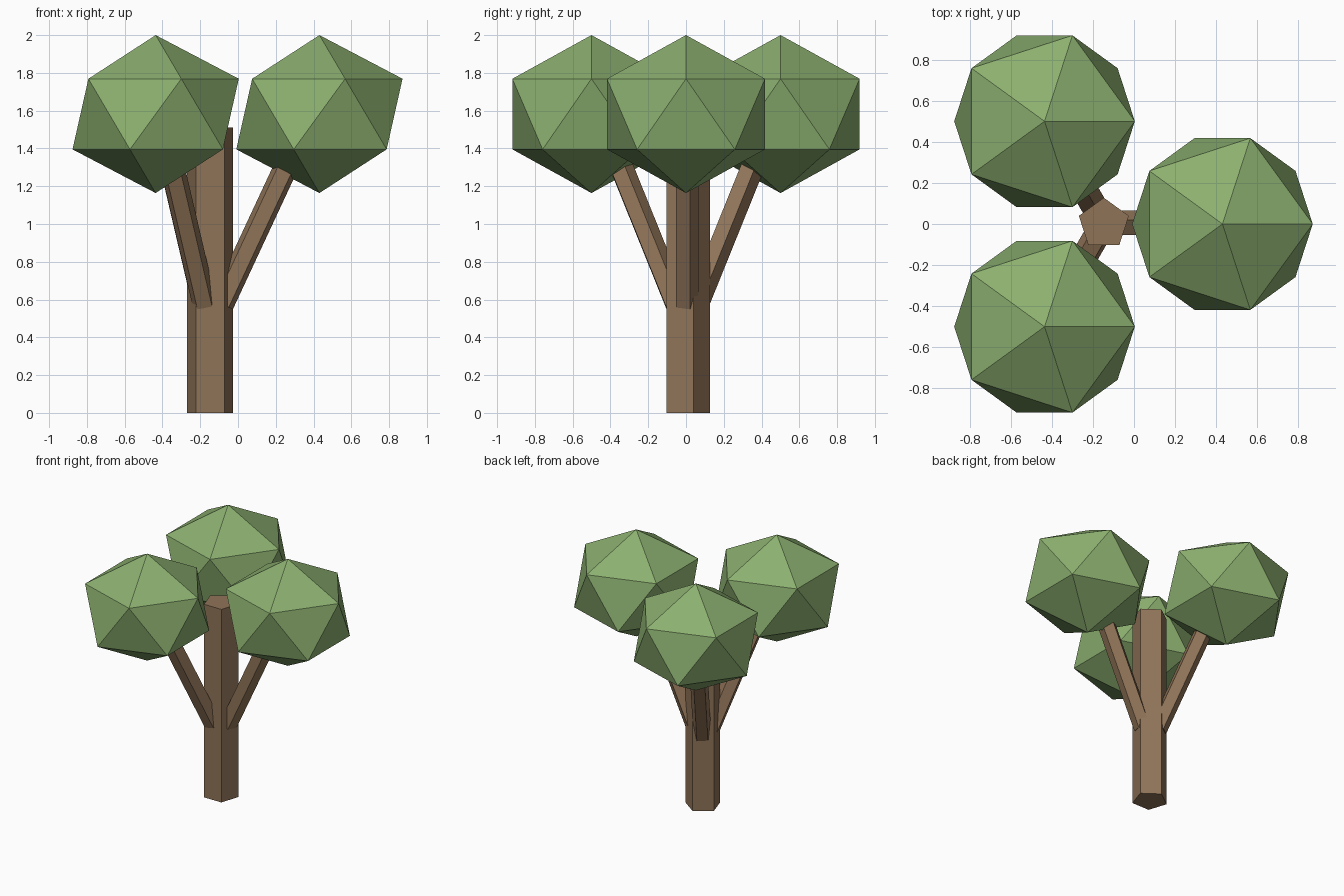
import bpy
import math
from mathutils import Vector

cube = bpy.data.objects.get("Cube")
if cube:
    bpy.data.objects.remove(cube, do_unlink=True)


def make_material(name, rgb):
    mat = bpy.data.materials.new(name)
    mat.use_nodes = True
    mat.diffuse_color = (*rgb, 1)
    bsdf = mat.node_tree.nodes["Principled BSDF"]
    bsdf.inputs["Base Color"].default_value = (*rgb, 1)
    bsdf.inputs["Roughness"].default_value = 0.9
    return mat


bark = make_material("bark_brown", (0.28, 0.175, 0.098))
leaf = make_material("leaf_green", (0.26, 0.43, 0.16))


def finish(name, mat):
    obj = bpy.context.object
    obj.name = obj.data.name = name
    obj.data.materials.append(mat)
    return obj


def post(name, base, direction, radius, length):
    """Five-sided wooden post rising from base along direction."""
    direction = direction.normalized()
    turn = Vector((0, 0, 1)).rotation_difference(direction)
    bpy.ops.mesh.primitive_cylinder_add(
        vertices=5, radius=radius, depth=length,
        location=base + direction * length / 2, rotation=turn.to_euler())
    return finish(name, bark)


# Trunk
root = Vector((-0.147, 0, 0))
post("trunk", root, Vector((0, 0, 1)), 0.128, 1.51)

# Three branches, each carrying a leaf crown
lean = math.radians(25)
for label, degrees in (("left", 0), ("back_right", 120), ("front_right", 240)):
    a = math.radians(degrees)
    out = Vector((math.cos(a), math.sin(a), 0))
    up = Vector((0, 0, 1))
    post("branch_" + label, root + out * 0.062 + up * 0.575,
         out * math.sin(lean) + up * math.cos(lean), 0.067, 0.95)

    bpy.ops.mesh.primitive_ico_sphere_add(
        subdivisions=1, radius=1, location=root + out * 0.578 + up * 1.582)
    crown = finish("crown_" + label, leaf)
    crown.scale = (0.492, 0.492, 0.418)
